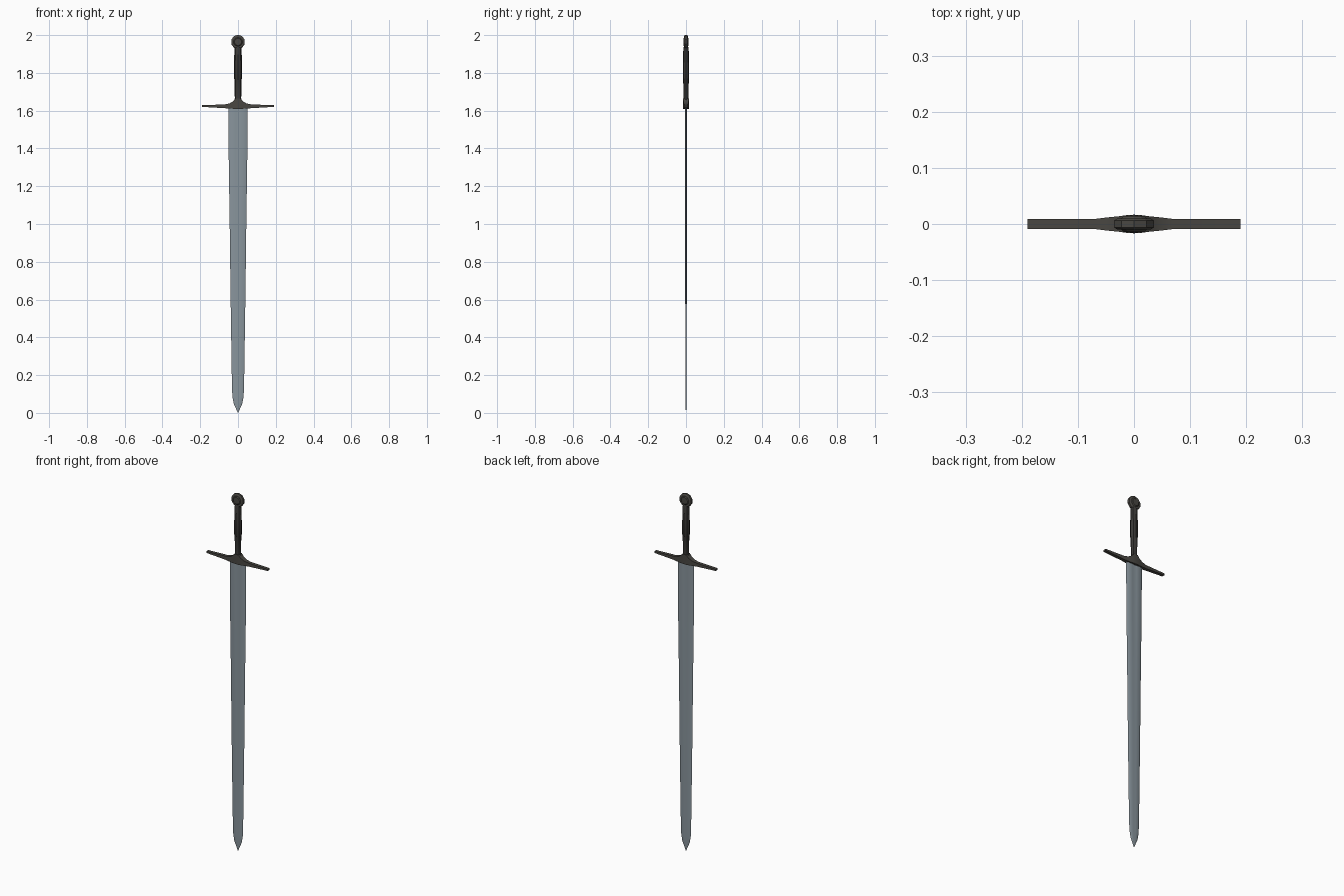
import bpy, bmesh, math

if "Cube" in bpy.data.objects:
    bpy.data.objects.remove(bpy.data.objects["Cube"])


def material(name, rgb):
    m = bpy.data.materials.new(name)
    m.diffuse_color = (*rgb, 1)
    m.use_nodes = True
    m.node_tree.nodes["Principled BSDF"].inputs["Base Color"].default_value = m.diffuse_color
    return m


steel = material("blade steel", (0.25, 0.30, 0.335))
iron = material("dark iron", (0.066, 0.062, 0.054))
leather = material("dark leather", (0.042, 0.040, 0.037))


def loft(name, rings, mat, smooth=30):
    """Skin a list of equal-length point rings and cap both ends."""
    bm = bmesh.new()
    rows = [[bm.verts.new(p) for p in ring] for ring in rings]
    n = len(rows[0])
    for a, b in zip(rows, rows[1:]):
        for i in range(n):
            j = (i + 1) % n
            bm.faces.new((a[i], a[j], b[j], b[i]))
    bm.faces.new(rows[0])
    bm.faces.new(rows[-1])
    bmesh.ops.remove_doubles(bm, verts=bm.verts, dist=1e-5)
    bmesh.ops.recalc_face_normals(bm, faces=bm.faces)
    me = bpy.data.meshes.new(name)
    bm.to_mesh(me)
    bm.free()
    me.materials.append(mat)
    ob = bpy.data.objects.new(name, me)
    bpy.context.collection.objects.link(ob)
    bpy.ops.object.select_all(action='DESELECT')
    ob.select_set(True)
    bpy.context.view_layer.objects.active = ob
    if smooth:
        bpy.ops.object.shade_smooth_by_angle(angle=math.radians(smooth))
    return ob


# Blade: thin bevelled section with a shallow fuller, tapering to the point
def blade_ring(z, w, t, fuller):
    half = [(1, 0), (0.72, t), (0.25, t), (0, t * fuller), (-0.25, t), (-0.72, t)]
    pts = half + [(-x, -y) for x, y in half]
    return [(x * w, y, z) for x, y in pts]


blade = [(1.625, 0.051, 0.006, 0.6), (1.34, 0.049, 0.005, 0.7), (1.0, 0.044, 0.004, 0.9),
         (0.6, 0.039, 0.004, 1), (0.2, 0.033, 0.0035, 1), (0.09, 0.030, 0.003, 1),
         (0.05, 0.023, 0.003, 1), (0.0, 0.001, 0.0005, 1)]
loft("blade", [blade_ring(*s) for s in blade], steel)

# Crossguard: lofted along x, mirrored, flaring at the centre
half_guard = [(0.19, 1.620, 1.629, 0.009), (0.07, 1.613, 1.633, 0.009),
              (0.045, 1.611, 1.638, 0.012), (0.025, 1.610, 1.650, 0.014),
              (0.012, 1.610, 1.664, 0.016)]
guard = [(-x, a, b, y) for x, a, b, y in half_guard] + half_guard[::-1]
loft("crossguard", [[(x, -y, a), (x, y, a), (x, y, b), (x, -y, b)]
                    for x, a, b, y in guard], iron)


# Grip: eight-sided, stepped where the upper wrap begins
def grip_ring(z, w, d):
    return [(w * math.cos(math.tau * i / 8), d * math.sin(math.tau * i / 8), z)
            for i in range(8)]


grip = [(1.63, 0.025, 0.012), (1.665, 0.017, 0.013), (1.765, 0.019, 0.015),
        (1.77, 0.021, 0.017), (1.85, 0.021, 0.017), (1.93, 0.019, 0.014),
        (1.942, 0.015, 0.010)]
loft("grip", [grip_ring(*s) for s in grip], leather)


# Pommel: faceted wheel with a raised hub on each face
def pommel_ring(y, r):
    return [(r * math.cos(math.tau * (i + 0.5) / 10), y,
             1.964 + r * math.sin(math.tau * (i + 0.5) / 10)) for i in range(10)]


wheel = [(-0.014, 0.019), (-0.010, 0.024), (-0.010, 0.031), (-0.006, 0.0375)]
wheel += [(-y, r) for y, r in wheel[::-1]]
loft("pommel", [pommel_ring(*s) for s in wheel], iron, 0)
